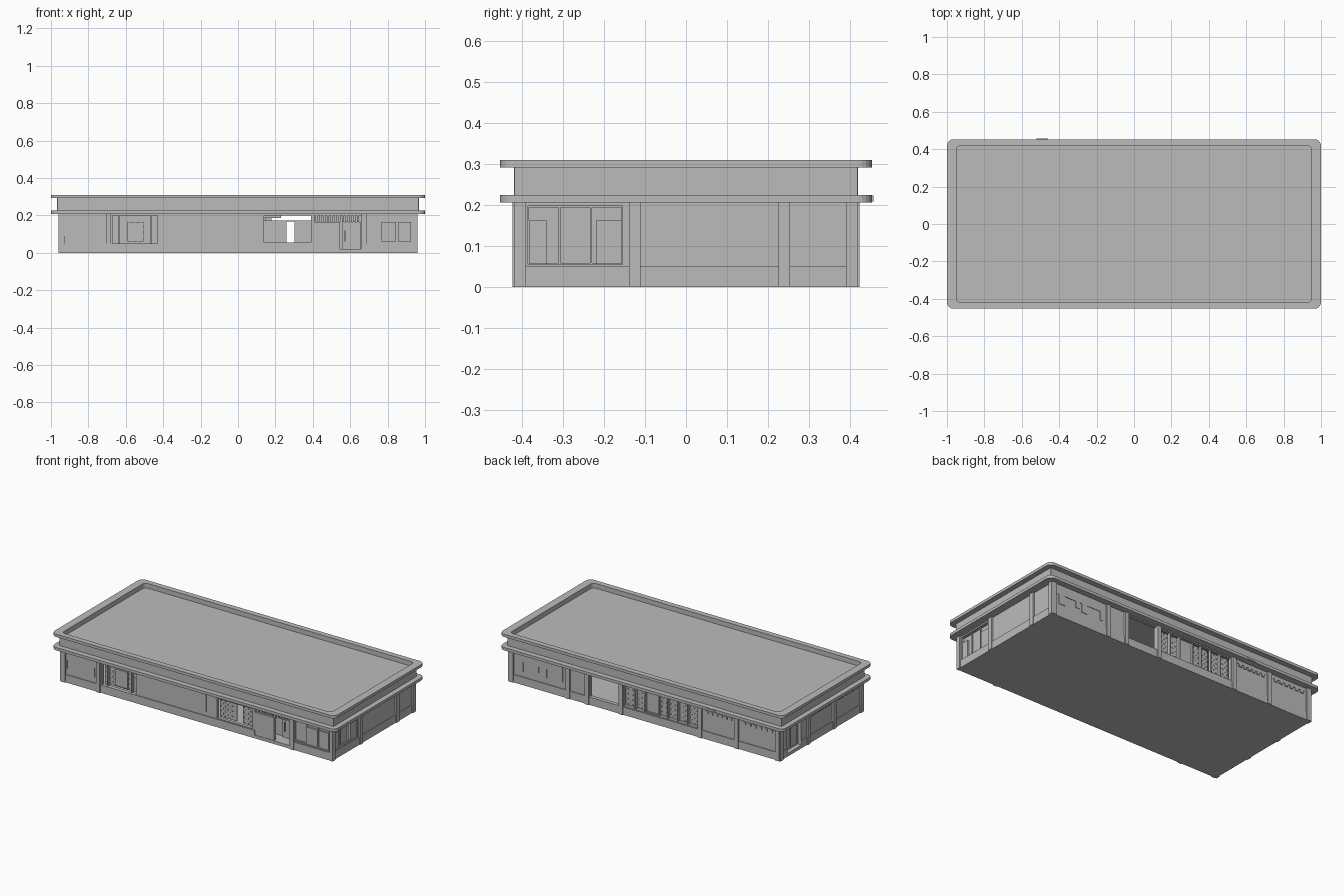
import bpy, bmesh, math
from mathutils import Vector

cube = bpy.data.objects.get("Cube")
if cube:
    bpy.data.objects.remove(cube, do_unlink=True)

GREY = (0.5, 0.5, 0.5, 1)
mat = bpy.data.materials.new("warm_grey")
mat.use_nodes = True
mat.diffuse_color = GREY
mat.node_tree.nodes["Principled BSDF"].inputs["Base Color"].default_value = GREY

HX, HY = 0.95, 0.412          # outer wall faces
BASE, TOP = 0.05, 0.208       # plinth top and wall top


def finish(name, bm):
    bmesh.ops.recalc_face_normals(bm, faces=bm.faces)
    mesh = bpy.data.meshes.new(name)
    bm.to_mesh(mesh)
    bm.free()
    mesh.materials.append(mat)
    obj = bpy.data.objects.new(name, mesh)
    bpy.context.collection.objects.link(obj)
    return obj


def add_box(bm, lo, hi):
    lo, hi = Vector(lo), Vector(hi)
    verts = bmesh.ops.create_cube(bm, size=1)["verts"]
    for v in verts:
        v.co = (lo + hi) / 2 + v.co * (hi - lo)


def facade_box(bm, side, u0, u1, out0, out1, z0, z1):
    """Box along a facade: u runs along it, out is measured from its face."""
    if side in ("front", "back"):
        s = -1 if side == "front" else 1
        a, b = sorted((s * (HY + out0), s * (HY + out1)))
        add_box(bm, (u0, a, z0), (u1, b, z1))
    else:
        s = -1 if side == "left" else 1
        a, b = sorted((s * (HX + out0), s * (HX + out1)))
        add_box(bm, (a, u0, z0), (b, u1, z1))


def part(name, side, boxes):
    bm = bmesh.new()
    for box in boxes:
        facade_box(bm, side, *box)
    return finish(name, bm)


def wall(side, openings):
    """Thin wall above the plinth, left open over each (u0, u1, z0, z1)."""
    half = HX if side in ("front", "back") else HY - 0.02
    boxes, at = [], -half
    for u0, u1, z0, z1 in sorted(openings):
        boxes.append((at, u0, -0.02, 0, BASE, TOP))
        if z0 > BASE:
            boxes.append((u0, u1, -0.02, 0, BASE, z0))
        if z1 < TOP:
            boxes.append((u0, u1, -0.02, 0, z1, TOP))
        at = u1
    boxes.append((at, half, -0.02, 0, BASE, TOP))
    part(side + "_wall", side, boxes)


def columns(side, centres, width=0.028):
    part(side + "_columns", side,
         [(c - width / 2, c + width / 2, -0.01, 0.011, 0, TOP) for c in centres])


def window(name, side, u0, u1, z0, z1, panes, depth=-0.016):
    """Framed glazing split by mullions."""
    f = 0.004
    step = (u1 - u0) / panes
    boxes = [(u0, u1, depth - 0.008, depth, z0, z1)]
    boxes += [(u0 + i * step - f / 2, u0 + i * step + f / 2, depth, depth + 0.008, z0, z1)
              for i in range(panes + 1)]
    boxes += [(u0, u1, depth, depth + 0.008, z, z + f) for z in (z0, z1 - f)]
    part(name, side, boxes)


def lattice(name, side, u0, u1, z0, z1, depth=-0.03):
    """Patterned screen: a backing plate with staggered studs."""
    boxes = [(u0, u1, depth - 0.006, depth, z0, z1)]
    cell = 0.016
    for j in range(int((z1 - z0) / cell)):
        for i in range(int((u1 - u0) / cell)):
            if (i + j) % 2 == 0:
                u, z = u0 + i * cell + 0.004, z0 + j * cell + 0.004
                boxes.append((u, u + 0.007, depth, depth + 0.003, z, z + 0.007))
    part(name, side, boxes)


def valance_panel(name, side, u0, u1):
    """Raised upper panel with hanging drops over the recessed wall."""
    w = u1 - u0
    boxes = [(u0, u1, -0.002, 0.003, 0.145, TOP)]
    for a, b, z in ((0, 0.05, 0.09), (0.33, 0.45, 0.09), (0.5, 0.58, 0.105), (0.82, 0.95, 0.085)):
        boxes.append((u0 + a * w, u0 + b * w, -0.002, 0.003, z, 0.145))
    part(name, side, boxes)


def dentils(name, side, u0, u1, count):
    """Row of small raised blocks beneath the eaves."""
    step = (u1 - u0) / count
    boxes = [(u0, u1, -0.002, 0.004, 0.182, 0.19)]
    boxes += [(u0 + (i + 0.2) * step, u0 + (i + 0.75) * step, -0.002, 0.006, 0.165, 0.182)
              for i in range(count)]
    part(name, side, boxes)


def rounded_ring(bm, hx, hy, r, z):
    ring = []
    for k, (sx, sy) in enumerate(((1, 1), (-1, 1), (-1, -1), (1, -1))):
        for i in range(6):
            a = math.pi / 2 * (k + i / 5)
            ring.append(bm.verts.new((sx * (hx - r) + r * math.cos(a),
                                      sy * (hy - r) + r * math.sin(a), z)))
    return ring


# Roof: two overhanging slabs, the band between them and a sunken deck
bm = bmesh.new()
profile = ((1, 0.453, 0.035, 0.207), (1, 0.453, 0.035, 0.225), (0.967, 0.419, 0.003, 0.225),
           (0.967, 0.419, 0.003, 0.292), (1, 0.453, 0.035, 0.292), (1, 0.453, 0.035, 0.31),
           (0.95, 0.418, 0.025, 0.31), (0.95, 0.418, 0.025, 0.28))
rings = [rounded_ring(bm, *p) for p in profile]
bm.faces.new(rings[0])
bm.faces.new(rings[-1])
for low, high in zip(rings, rings[1:]):
    for i in range(len(low)):
        j = (i + 1) % len(low)
        bm.faces.new((low[i], low[j], high[j], high[i]))
finish("roof", bm)
part("eaves_plate", "back", [(-0.52, -0.46, 0.035, 0.045, 0.209, 0.223)])

# Plinth and floor
bm = bmesh.new()
add_box(bm, (-HX - 0.005, -HY - 0.005, 0), (HX + 0.005, HY + 0.005, 0.02))
finish("floor", bm)
for side, half in (("front", HX), ("back", HX), ("left", HY), ("right", HY)):
    gaps = {"front": (0.41, 0.66), "left": (0.2, 0.34)}.get(side, (0.19, 0.38))
    spans = [(-half - 0.005, half + 0.005)]
    if side in ("front", "left"):
        spans = [(-half - 0.005, gaps[0]), (gaps[1], half + 0.005)]
    part(side + "_plinth", side, [(a, b, -0.02, 0.005, 0.02, BASE) for a, b in spans])

# Walls with their openings
wall("front", [(-0.67, -0.43, BASE, 0.2), (0.14, 0.39, 0.055, 0.2),
               (0.41, 0.66, BASE, 0.2), (0.685, 0.93, 0.055, 0.2)])
wall("back", [(0.18, 0.39, BASE, 0.2), (-0.37, 0.15, 0.055, 0.2)])
wall("right", [(-0.385, -0.155, 0.055, 0.198)])
wall("left", [(0.2, 0.34, BASE, 0.19)])
columns("front", (-0.938, -0.693, 0.672))
columns("back", (-0.938, -0.65, -0.39, 0.165, 0.405, 0.54, 0.938))
columns("right", (-0.405, -0.125, 0.24, 0.405))
columns("left", (-0.405, -0.13, 0.13, 0.405))

# Front: valance bay, screened bay with poster, and sign board
valance_panel("front_valance", "front", -0.925, -0.71)
lattice("front_screen_left", "front", -0.67, -0.43, BASE, 0.2)
part("front_poster", "front", [(-0.59, -0.505, -0.03, -0.02, 0.06, 0.165)])
part("front_posts", "front", [(u, u + 0.008, -0.026, -0.006, BASE, 0.2) for u in (-0.64, -0.47)])
part("front_board", "front", [(-0.35, 0.065, -0.005, 0.003, 0.075, 0.187)])

# Front: half-open bay
lattice("front_screen_mid_a", "front", 0.14, 0.26, 0.055, 0.168)
lattice("front_screen_mid_b", "front", 0.302, 0.39, 0.055, 0.168)
part("front_bay_rail", "front", [(0.14, 0.39, -0.03, -0.022, 0.168, 0.174),
                                 (0.14, 0.23, -0.03, -0.022, 0.185, 0.2)])

# Front: entrance recess with slatted head, screen wall and door
part("entrance_back", "front", [(0.41, 0.66, -0.09, -0.08, 0.02, TOP),
                                (0.40, 0.41, -0.09, 0, 0.02, TOP),
                                (0.66, 0.67, -0.09, 0, 0.02, TOP)])
part("entrance_slats", "front", [(0.415 + i * 0.02, 0.427 + i * 0.02, -0.02, -0.008, 0.165, TOP)
                                 for i in range(12)])
part("entrance_screen", "front", [(0.41, 0.545, -0.015, 0.002, 0.01, 0.165)])
part("entrance_door", "front", [(0.555, 0.655, -0.08, -0.07, 0.02, 0.165),
                                (0.57, 0.574, -0.07, -0.06, 0.06, 0.12)])

# Corner windows
window("front_corner_window", "front", 0.685, 0.93, 0.055, 0.2, 3)
part("front_corner_panels", "front", [(0.765, 0.845, -0.016, -0.005, 0.06, 0.165),
                                      (0.855, 0.925, -0.016, -0.005, 0.06, 0.165)])
window("right_corner_window", "right", -0.385, -0.155, 0.055, 0.198, 3)
part("right_corner_panels", "right", [(-0.383, -0.34, -0.016, -0.004, 0.057, 0.162),
                                      (-0.22, -0.157, -0.016, -0.004, 0.057, 0.162)])

# Back: valance bay, open porch, screens with a door, and dentil bays
valance_panel("back_valance", "back", 0.58, 0.92)
for name, u0, u1 in (("a", 0.0, 0.15), ("b", -0.22, -0.09), ("c", -0.37, -0.23)):
    lattice("back_screen_" + name, "back", u0, u1, 0.055, 0.2, -0.025)
window("back_door", "back", -0.09, 0.0, 0.055, 0.2, 1)
part("back_posts", "back", [(u, u + 0.008, -0.022, -0.004, 0.055, 0.2)
                            for u in (0.07, 0.0, -0.098, -0.16, -0.23, -0.3)])
dentils("back_dentils_a", "back", -0.62, -0.42, 6)
dentils("back_dentils_b", "back", -0.91, -0.68, 6)

# Left side: doorway and dentil bays
window("left_door", "left", 0.2, 0.34, 0.02, 0.19, 2, -0.03)
dentils("left_dentils_a", "left", -0.1, 0.1, 6)
dentils("left_dentils_b", "left", -0.38, -0.16, 6)
